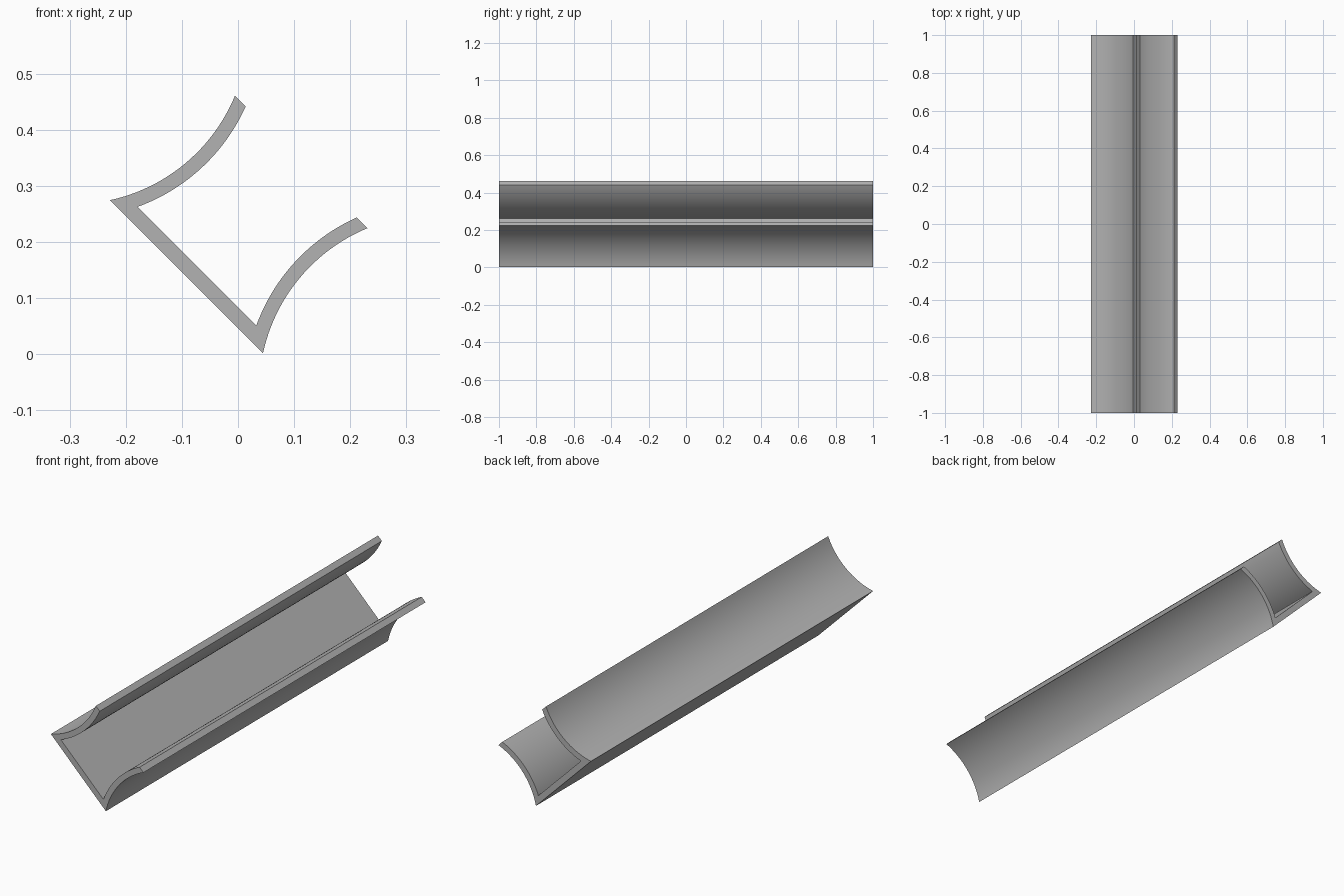
import bpy, bmesh, math
from mathutils import Vector

cube = bpy.data.objects.get("Cube")
if cube:
    bpy.data.objects.remove(cube, do_unlink=True)

LENGTH = 2.0
MID = 0.1626      # offset of the channel's symmetry line
STEPS = 24        # segments per curved wall

grey = bpy.data.materials.new("plain_grey")
grey.use_nodes = True
colour = (0.45, 0.45, 0.45, 1)
grey.diffuse_color = colour
grey.node_tree.nodes["Principled BSDF"].inputs["Base Color"].default_value = colour


def arc(start, end, radius):
    """Arc bowed towards the symmetry line, as (depth, half width) points."""
    a, b = Vector(start), Vector(end)
    chord = b - a
    normal = Vector((-chord.y, chord.x)).normalized()
    centre = (a + b) / 2 + normal * math.sqrt(radius ** 2 - (chord.length / 2) ** 2)
    t0 = math.atan2(*(a - centre).yx)
    t1 = math.atan2(*(b - centre).yx)
    return [centre + radius * Vector((math.cos(t), math.sin(t)))
            for t in (t0 + (t1 - t0) * i / STEPS for i in range(STEPS + 1))]


def mirrored(points):
    return [Vector((p.x, -p.y)) for p in reversed(points)]


def place(p, y):
    """Turn the channel profile by 45 degrees into the x-z plane."""
    u, v = p.x, p.y + MID
    return ((u - v) / math.sqrt(2), y, (u + v) / math.sqrt(2))


# Closed profile: flat web with two inward-bowed side walls
outer = arc((0.0325, 0.193), (0.322, 0.167), 0.3125)
inner = arc((0.059, 0.1496), (0.322, 0.140), 0.3375)
profile = outer + inner[::-1] + mirrored(inner[::-1]) + mirrored(outer)

# Extrude the profile along y
bm = bmesh.new()
cap = bm.faces.new([bm.verts.new(place(p, -LENGTH / 2)) for p in profile])
swept = bmesh.ops.extrude_face_region(bm, geom=[cap], use_keep_orig=True)
moved = [g for g in swept["geom"] if isinstance(g, bmesh.types.BMVert)]
bmesh.ops.translate(bm, verts=moved, vec=(0, LENGTH, 0))
bmesh.ops.recalc_face_normals(bm, faces=bm.faces)
mesh = bpy.data.meshes.new("channel_rail")
bm.to_mesh(mesh)
bm.free()
mesh.materials.append(grey)
rail = bpy.data.objects.new("channel_rail", mesh)
bpy.context.collection.objects.link(rail)

# Smooth curved walls with crisp corners
bpy.ops.object.select_all(action="DESELECT")
rail.select_set(True)
bpy.context.view_layer.objects.active = rail
bpy.ops.object.shade_smooth_by_angle(angle=math.radians(30))
